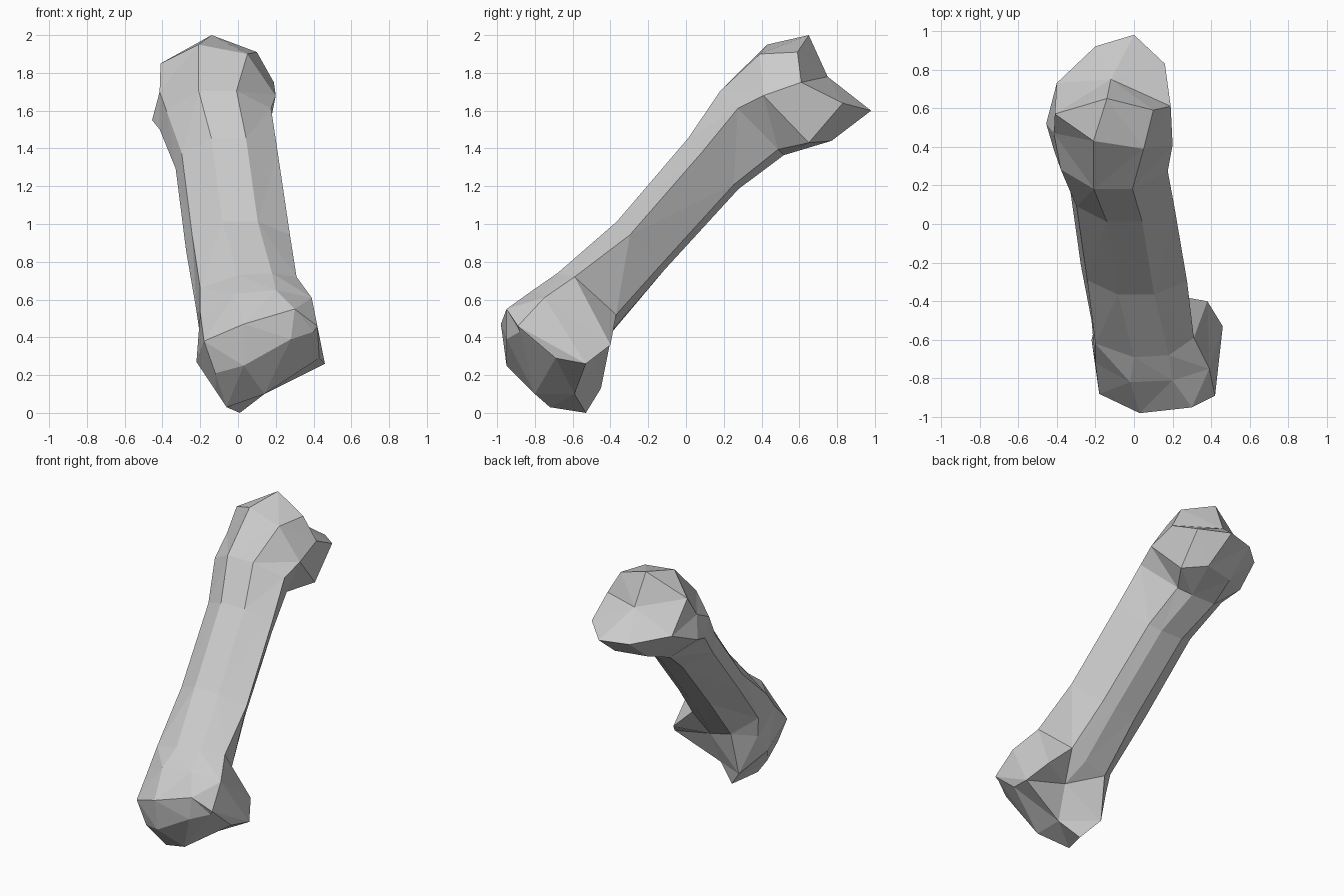
import bpy, bmesh
from mathutils import Vector

# Shaft cross-section: (across, depth), from the front crest round by the right
SECTION = [(-.3, 1), (.38, 1), (1, .45), (.55, -.82),
           (.22, -1), (-.4, -1), (-1, -.2), (-.88, .4)]


def shaft_ring(x, y, z, half_width, half_depth):
    """Section set square to the sloping shaft."""
    return [(x + u * half_width, y - .7 * v * half_depth, z + .71 * v * half_depth)
            for u, v in SECTION]


# Lower joint: underside, widest rim, flare and neck with the groove at the back
underside = [(.03, -.95, .25), (.28, -.95, .39), (.4, -.88, .43), (.43, -.69, .29),
             (.14, -.8, .1), (-.06, -.72, .03), (-.12, -.74, .12), (-.12, -.86, .21)]
lower_rim = [(.03, -.98, .47), (.3, -.95, .55), (.42, -.89, .46), (.46, -.53, .26),
             (.14, -.59, .1), (.01, -.53, 0), (-.22, -.6, .27), (-.18, -.88, .38)]
flare = [(-.02, -.82, .63), (.2, -.81, .65), (.39, -.75, .61), (.38, -.4, .36),
         (.16, -.5, .33), (-.1, -.45, .13), (-.2, -.52, .4), (-.2, -.72, .53)]
neck = [(.0, -.69, .73), (.18, -.68, .74), (.31, -.59, .72), (.21, -.37, .52),
        (.1, -.37, .46), (-.08, -.39, .43), (-.22, -.5, .54), (-.2, -.62, .66)]

# Shaft
shaft = [shaft_ring(0, -.24, .885, .275, .18),
         shaft_ring(-.06, .145, 1.32, .27, .19),
         shaft_ring(-.12, .35, 1.535, .295, .24)]

# Upper knob: widest ring, end rim, slightly hollow end
knob = [(-.21, .43, 1.95), (.05, .39, 1.9), (.2, .41, 1.68), (.15, .65, 1.43),
        (.02, .77, 1.44), (-.2, .72, 1.44), (-.455, .52, 1.55), (-.415, .47, 1.7)]
end_rim = [(-.14, .65, 2), (.1, .59, 1.91), (.19, .61, 1.75), (.16, .83, 1.64),
           (0, .98, 1.6), (-.2, .92, 1.6), (-.45, .62, 1.66), (-.41, .57, 1.85)]
end_rim[6] = (-.4, .73, 1.64)
end_centre = (-.12, .75, 1.78)

# Skin the rings into one closed bone
bm = bmesh.new()
rings = [[bm.verts.new(Vector(p)) for p in ring]
         for ring in [underside, lower_rim, flare, neck, *shaft, knob, end_rim]]
n = len(SECTION)
for a, b in zip(rings, rings[1:]):
    for i in range(n):
        j = (i + 1) % n
        bm.faces.new((a[i], a[j], b[j], b[i]))
bm.faces.new(rings[0][::-1])
hub = bm.verts.new(end_centre)
for i in range(n):
    bm.faces.new((rings[-1][i], rings[-1][(i + 1) % n], hub))
bmesh.ops.triangulate(bm, faces=bm.faces[:])
bmesh.ops.recalc_face_normals(bm, faces=bm.faces[:])

mesh = bpy.data.meshes.new("bone")
bm.to_mesh(mesh)
bm.free()
bpy.context.collection.objects.link(bpy.data.objects.new("bone", mesh))
